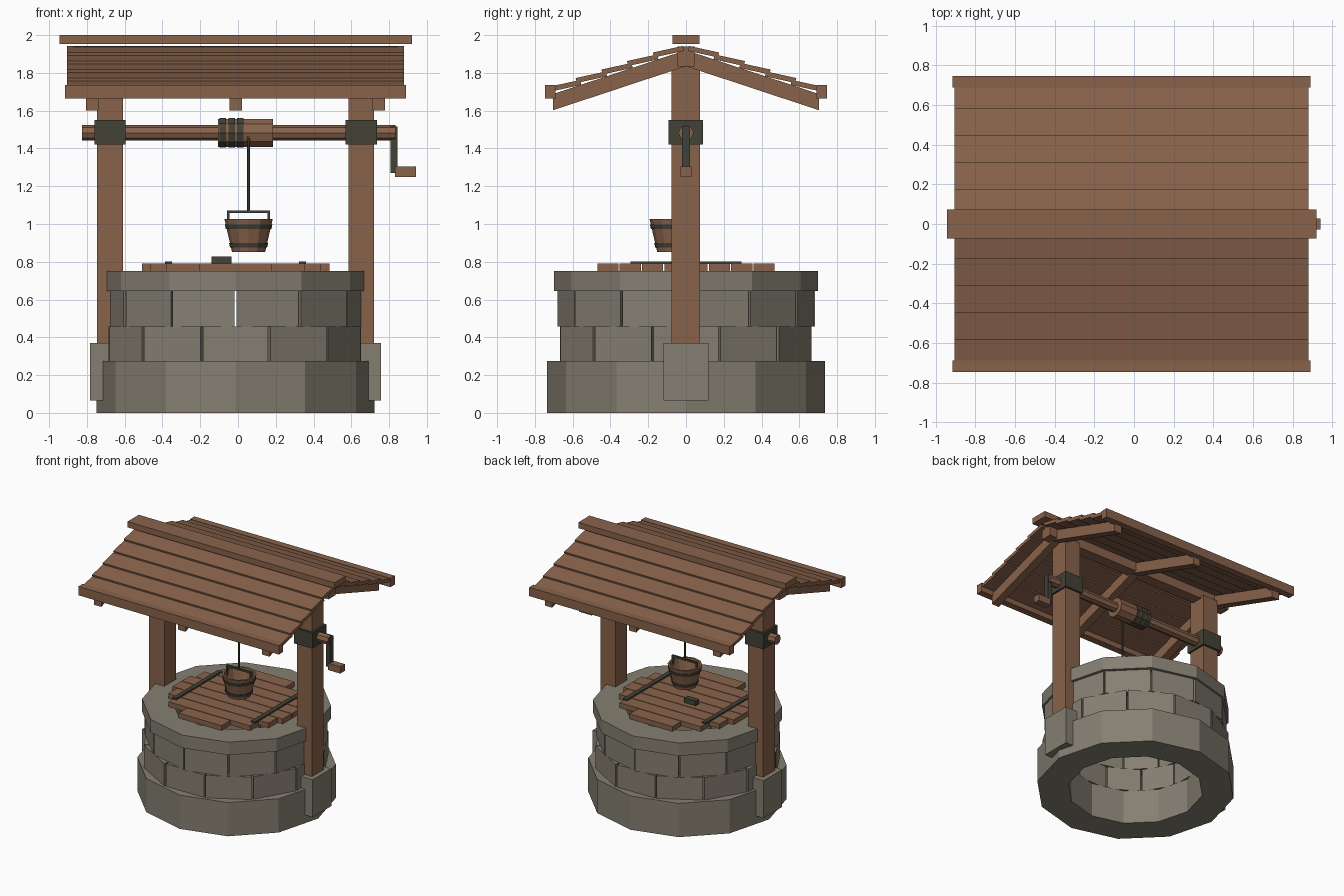
import bpy, bmesh, random
from math import sin, cos, tau, radians, sqrt
from mathutils import Vector

random.seed(4)
if "Cube" in bpy.data.objects:
    bpy.data.objects.remove(bpy.data.objects["Cube"], do_unlink=True)

CX = -0.013  # axis of the well shaft and the roof


def material(name, rgb):
    m = bpy.data.materials.new(name)
    m.use_nodes = True
    m.diffuse_color = (*rgb, 1)
    m.node_tree.nodes["Principled BSDF"].inputs["Base Color"].default_value = (*rgb, 1)
    return m


WOOD = material("brown wood", (0.25, 0.123, 0.07))
STONE = material("grey stone", (0.235, 0.212, 0.168))
IRON = material("dark iron", (0.054, 0.054, 0.038))


def finish(name, bm, mat):
    bmesh.ops.remove_doubles(bm, verts=bm.verts, dist=0.0001)
    bmesh.ops.recalc_face_normals(bm, faces=bm.faces)
    me = bpy.data.meshes.new(name)
    bm.to_mesh(me)
    bm.free()
    me.materials.append(mat)
    ob = bpy.data.objects.new(name, me)
    bpy.context.collection.objects.link(ob)
    return ob


def prism(name, outline, lo, hi, mat, along="z"):
    """Extrude a 2D outline along z (outline is x, y) or along x (outline is y, z)."""
    bm = bmesh.new()
    at = (lambda p, t: (p[0], p[1], t)) if along == "z" else (lambda p, t: (t, p[0], p[1]))
    face = bm.faces.new([bm.verts.new(at(p, lo)) for p in outline])
    new = bmesh.ops.extrude_face_region(bm, geom=[face])["geom"]
    shift = Vector(at((0, 0), hi - lo))
    bmesh.ops.translate(bm, verts=[v for v in new if isinstance(v, bmesh.types.BMVert)], vec=shift)
    return finish(name, bm, mat)


def box(name, x, y, z, mat):
    """Box from three (low, high) ranges."""
    return prism(name, [(x[0], y[0]), (x[1], y[0]), (x[1], y[1]), (x[0], y[1])], *z, mat)


def lathe(name, profile, n, mat, centre, closed=False, along="z"):
    """Spin (radius, height) points around z, or around x."""
    bm = bmesh.new()
    c = Vector(centre)
    rows = []
    for r, h in profile:
        row = []
        for i in range(n):
            a = tau * i / n
            p = (r * cos(a), r * sin(a), h)
            row.append(bm.verts.new(c + Vector(p if along == "z" else (p[2], p[0], p[1]))))
        rows.append(row)
    pairs = list(zip(rows, rows[1:])) + ([(rows[-1], rows[0])] if closed else [])
    for a, b in pairs:
        for i in range(n):
            j = (i + 1) % n
            bm.faces.new((a[i], a[j], b[j], b[i]))
    if not closed:
        bm.faces.new(rows[0])
        bm.faces.new(rows[-1])
    return finish(name, bm, mat)


def ring(name, inner, outer, lo, hi, n, mat, centre):
    return lathe(name, [(inner, lo), (outer, lo), (outer, hi), (inner, hi)], n, mat, centre, True)


def rod(name, r, x0, x1, n, mat, centre):
    return lathe(name, [(r, x0), (r, x1)], n, mat, centre, along="x")


# Stone shaft: base ring, two staggered courses of blocks, cap ring
ring("base_ring", 0.50, 0.735, 0, 0.275, 12, STONE, (CX, 0, 0))
ring("cap_ring", 0.48, 0.70, 0.645, 0.75, 12, STONE, (CX, 0, 0))
for course, (lo, hi, turn, radius) in enumerate([(0.275, 0.458, 0, 0.69), (0.458, 0.645, 15, 0.678)]):
    for i in range(12):
        mid, half = radians(30 * i + turn), radians(14.5)
        outer = radius + random.uniform(-0.006, 0.006)
        corners = [(0.5, -half), (outer, -half), (outer, half), (0.5, half)]
        outline = [(CX + r * cos(mid + a), r * sin(mid + a)) for r, a in corners]
        prism(f"course_{course + 1}_stone_{i + 1}", outline, lo, hi, STONE)

# Lid: planks cut to a circle, iron straps and a grip
pitch, gap = 0.118, 0.003
for i in range(8):
    y0 = (i - 4) * pitch
    half = sqrt(0.51 ** 2 - max(abs(y0), abs(y0 + pitch)) ** 2)
    box(f"lid_plank_{i + 1}", (CX - half, CX + half), (y0 + gap, y0 + pitch - gap), (0.75, 0.79), WOOD)
for side in (-1, 1):
    x = CX + side * 0.355
    box("lid_strap", (x - 0.018, x + 0.018), (-0.295, 0.295), (0.788, 0.802), IRON)
box("lid_grip", (-0.14, -0.035), (0.03, 0.075), (0.79, 0.828), IRON)

# Posts with stone footings and iron axle brackets
AXLE_Z = 1.483
for side, word in ((1, "left"), (-1, "right")):
    x = CX + side * 0.665
    box(f"{word}_post", (x - 0.068, x + 0.068), (-0.077, 0.073), (0.1, 1.85), WOOD)
    foot = sorted((CX + side * 0.56, CX + side * 0.77))
    box(f"{word}_footing", foot, (-0.12, 0.12), (0.065, 0.37), STONE)
    box(f"{word}_bracket", (x - 0.083, x + 0.083), (-0.093, 0.09), (1.422, 1.55), IRON)

# Axle, drum with windings, crank
rod("axle", 0.04, -0.825, 0.835, 8, WOOD, (0, 0, AXLE_Z))
rod("drum", 0.078, -0.105, 0.185, 10, WOOD, (0, 0, AXLE_Z))
for i in range(3):
    x = -0.08 + 0.046 * i
    rod(f"rope_winding_{i + 1}", 0.083, x - 0.017, x + 0.017, 10, IRON, (0, 0, AXLE_Z))
box("crank_arm", (0.808, 0.845), (-0.02, 0.02), (1.27, 1.515), IRON)
box("crank_grip", (0.83, 0.942), (-0.029, 0.029), (1.25, 1.305), WOOD)

# Rope and bucket
BX, BY = 0.056, -0.065
hang = (BX, BY, 0)
lathe("rope", [(0.008, 1.06), (0.008, AXLE_Z)], 6, IRON, hang)
lathe("bucket", [(0.088, 0.853), (0.128, 1.027), (0.112, 1.027), (0.076, 0.875)], 12, WOOD, hang)
for name, lo, hi in (("lower_hoop", 0.875, 0.9), ("upper_hoop", 0.973, 0.998)):
    r0, r1 = (0.088 + (z - 0.853) * 0.23 for z in (lo, hi))
    lathe(name, [(r0, lo), (r0 + 0.005, lo), (r1 + 0.005, hi), (r1, hi)], 12, IRON, hang, True)
for side in (-1, 1):
    x = BX + side * 0.107
    box("bail_side", (x - 0.007, x + 0.007), (BY - 0.008, BY + 0.008), (0.99, 1.07), IRON)
box("bail_top", (BX - 0.114, BX + 0.114), (BY - 0.008, BY + 0.008), (1.057, 1.071), IRON)


# Roof: rafters, ridge, lapped planks, eave boards
def rafter_top(y):
    return 1.92 - 0.331 * y


chevron = [(-0.705, 1.602), (0, 1.835), (0.705, 1.602), (0.705, 1.688), (0, 1.92), (-0.705, 1.688)]
for i in (-1, 0, 1):
    x = CX + i * 0.758
    prism(f"rafter_{i + 2}", chevron, x - 0.033, x + 0.033, WOOD, "x")
box("ridge_beam", (CX - 0.86, CX + 0.86), (-0.045, 0.045), (1.835, 1.94), WOOD)
box("ridge_cap", (-0.945, 0.92), (-0.072, 0.072), (1.953, 2.0), WOOD)
for side in (-1, 1):
    for i in range(5):
        y1 = 0.17 + 0.136 * i
        y0 = y1 - 0.16
        z0, z1 = rafter_top(y0), rafter_top(y1) + 0.018
        outline = [(side * y0, z0), (side * y1, z1), (side * (y1 + 0.006), z1 + 0.026), (side * (y0 + 0.006), z0 + 0.026)]
        prism(f"roof_plank_{i + 1}", outline, CX - 0.893, CX + 0.893, WOOD, "x")
    eave = sorted((side * 0.69, side * 0.746))
    box("eave_board", (CX - 0.903, CX + 0.903), eave, (1.665, 1.737), WOOD)
